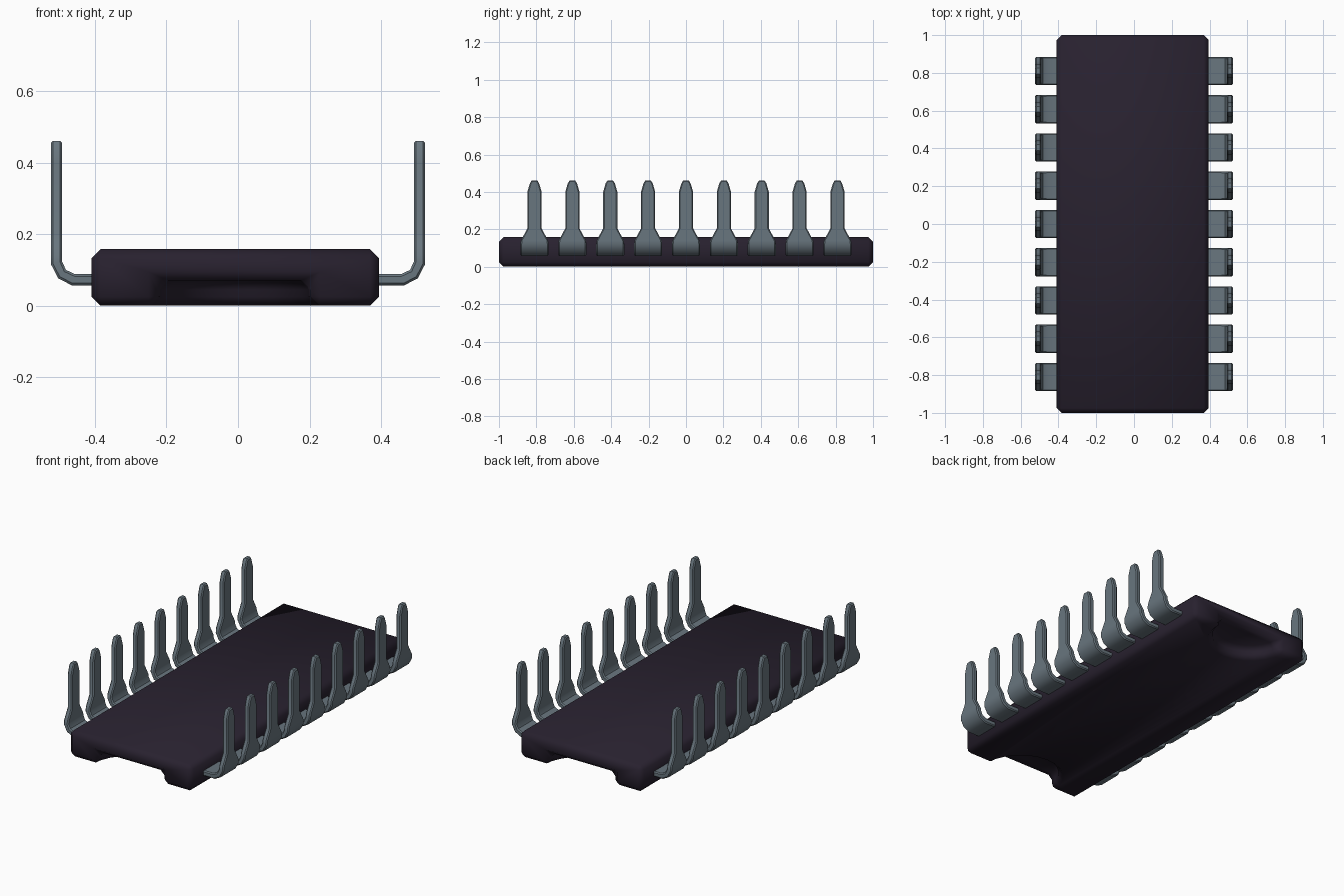
import bpy, math

if "Cube" in bpy.data.objects:
    bpy.data.objects.remove(bpy.data.objects["Cube"])


def material(name, color):
    m = bpy.data.materials.new(name)
    m.diffuse_color = color
    m.use_nodes = True
    m.node_tree.nodes["Principled BSDF"].inputs["Base Color"].default_value = m.diffuse_color
    return m


def finish(ob, mat, width, angle, smooth):
    # bevel, bake the modifiers and shade
    bev = ob.modifiers.new("bevel", 'BEVEL')
    bev.width = width
    bev.segments = 1
    bev.limit_method = 'ANGLE'
    bev.angle_limit = math.radians(angle)
    bpy.ops.object.select_all(action='DESELECT')
    ob.select_set(True)
    bpy.context.view_layer.objects.active = ob
    bpy.ops.object.convert(target='MESH')
    ob.data.materials.clear()
    ob.data.materials.append(mat)
    bpy.ops.object.shade_smooth_by_angle(angle=math.radians(smooth))


plastic = material("dark_plastic", (0.021, 0.015, 0.028, 1))
metal = material("pin_metal", (0.14, 0.18, 0.21, 1))

# Body slab
X0, X1, H = -0.409, 0.394, 0.158
bpy.ops.mesh.primitive_cube_add(size=1, location=((X0 + X1) / 2, 0, H / 2))
body = bpy.context.object
body.name = "chip_body"
body.scale = (X1 - X0, 2, H)
bpy.ops.object.transform_apply(location=True, rotation=True, scale=True)

# Half-round notches in the underside at both ends
cutters = []
for y in (-1, 1):
    bpy.ops.mesh.primitive_cylinder_add(vertices=24, radius=0.215, depth=0.2,
                                        location=(-0.01, y, 0.07 - 0.1))
    cut = bpy.context.object
    cut.name = "notch_cutter"
    cut.hide_render = True
    cutters.append(cut)
    mod = body.modifiers.new("notch", 'BOOLEAN')
    mod.operation = 'DIFFERENCE'
    mod.solver = 'EXACT'
    mod.object = cut
finish(body, plastic, 0.025, 30, 50)
for cut in cutters:
    bpy.data.objects.remove(cut)

# Pin cross-sections: outer x, z, inner x, z, half width
SECTIONS = [
    (0.36, 0.057, 0.36, 0.088, 0.075),
    (0.465, 0.057, 0.455, 0.088, 0.075),
    (0.503, 0.077, 0.481, 0.100, 0.075),
    (0.523, 0.116, 0.492, 0.124, 0.075),
    (0.523, 0.140, 0.492, 0.140, 0.073),
    (0.523, 0.175, 0.492, 0.175, 0.054),
    (0.523, 0.205, 0.492, 0.205, 0.038),
    (0.523, 0.400, 0.492, 0.400, 0.038),
    (0.523, 0.445, 0.492, 0.445, 0.025),
    (0.523, 0.461, 0.492, 0.461, 0.015),
]


def pin_row(name, side):
    verts, faces = [], []
    for i in range(9):
        y = (i - 4) * 0.2025
        base = len(verts)
        for ox, oz, ix, iz, w in SECTIONS:
            verts += [(side * ox, y - w, oz), (side * ox, y + w, oz),
                      (side * ix, y + w, iz), (side * ix, y - w, iz)]
        new = [(0, 3, 2, 1)]
        for s in range(0, 4 * (len(SECTIONS) - 1), 4):
            new += [(s + k, s + (k + 1) % 4, s + 4 + (k + 1) % 4, s + 4 + k)
                    for k in range(4)]
        e = 4 * (len(SECTIONS) - 1)
        new.append((e, e + 1, e + 2, e + 3))
        faces += [tuple(base + v for v in (f if side > 0 else f[::-1])) for f in new]
    me = bpy.data.meshes.new(name)
    me.from_pydata(verts, [], faces)
    ob = bpy.data.objects.new(name, me)
    bpy.context.collection.objects.link(ob)
    finish(ob, metal, 0.006, 60, 40)


# Pin rows on both long sides
pin_row("pins_right", 1)
pin_row("pins_left", -1)
